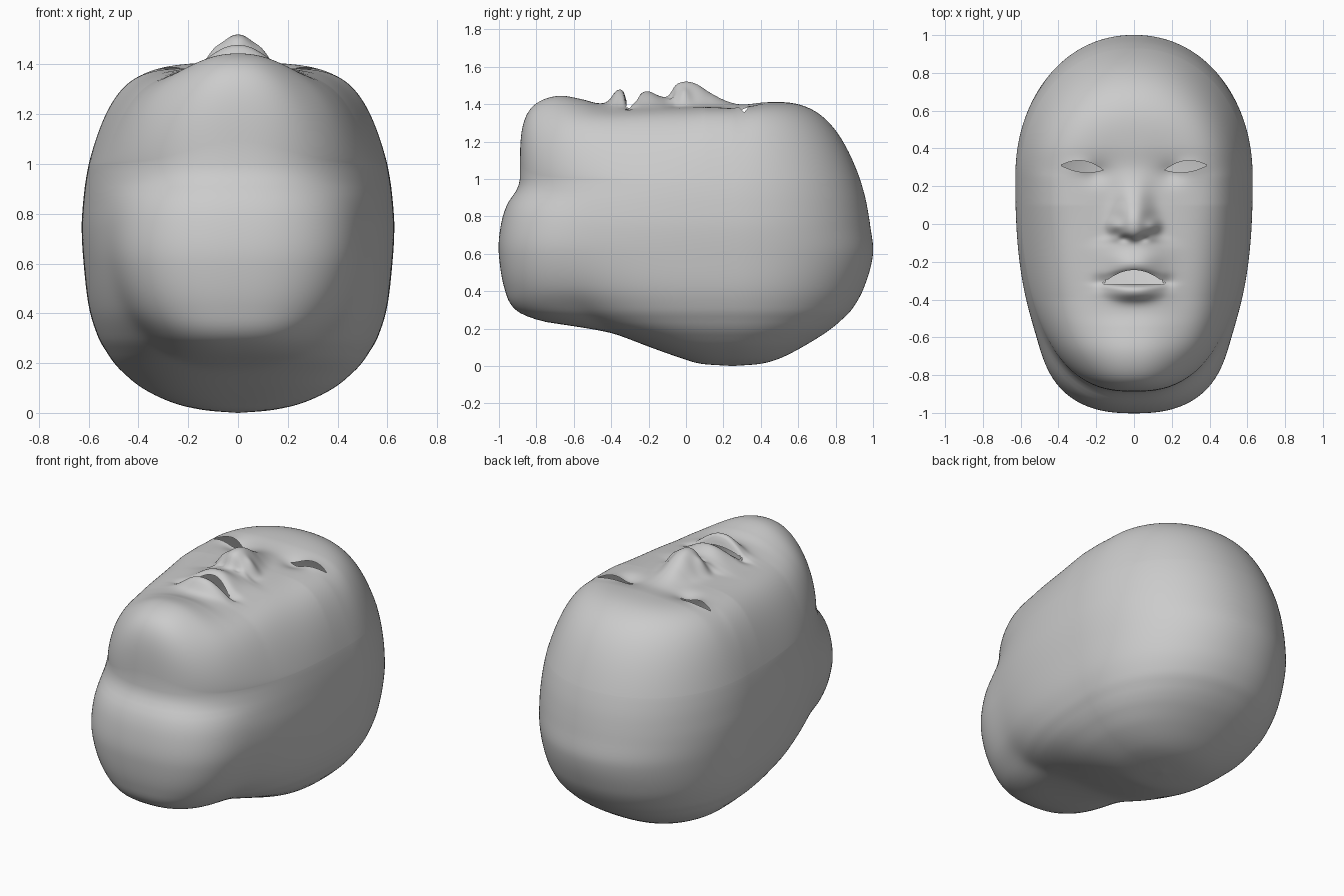
import bpy
import bmesh
import math

cube = bpy.data.objects.get("Cube")
if cube:
    bpy.data.objects.remove(cube, do_unlink=True)

SEGMENTS, BODY_RINGS, FACE_RINGS = 320, 64, 180
CENTRE_Y, RIM_Z, NECK_CAP = 0.25, 1.0, 0.45

# Skull and neck slices: height, half width, front y, back y, neck half width, neck front y
SLICES = [
    (0.0, 0.004, 0.246, 0.254, 0.002, 0.3), (0.012, 0.14, 0.08, 0.4, 0.05, 0.25),
    (0.04, 0.26, -0.02, 0.5, 0.1, 0.15), (0.1, 0.385, -0.19, 0.62, 0.16, -0.08),
    (0.17, 0.47, -0.37, 0.735, 0.22, -0.34), (0.21, 0.505, -0.48, 0.79, 0.25, -0.58),
    (0.24, 0.525, -0.55, 0.825, 0.28, -0.77), (0.3, 0.56, -0.66, 0.885, 0.34, -0.91),
    (0.42, 0.598, -0.81, 0.952, 0.425, -0.97), (0.6, 0.62, -0.93, 1.0, 0.475, -0.99),
    (0.75, 0.628, -0.945, 0.985, 0.475, -0.972), (0.87, 0.62, -0.925, 0.965, 0.44, -0.925),
    (0.94, 0.611, -0.9, 0.948, 0.36, -0.84), (RIM_Z, 0.6, -0.888, 0.93, 0.25, -0.7),
]

# Face relief: y, midline height, cheek height, width of the raised middle
RELIEF = [
    (-1.0, 1.43, 1.33, 0.24), (-0.8, 1.445, 1.35, 0.24), (-0.67, 1.45, 1.38, 0.22),
    (-0.55, 1.425, 1.385, 0.2), (-0.47, 1.405, 1.385, 0.18), (-0.42, 1.415, 1.385, 0.16),
    (-0.37, 1.472, 1.385, 0.14), (-0.335, 1.468, 1.385, 0.14), (-0.31, 1.4, 1.385, 0.14),
    (-0.265, 1.425, 1.385, 0.14), (-0.235, 1.46, 1.385, 0.14), (-0.2, 1.468, 1.385, 0.14),
    (-0.13, 1.44, 1.385, 0.15), (-0.095, 1.445, 1.385, 0.13), (-0.055, 1.502, 1.385, 0.09),
    (0.0, 1.52, 1.385, 0.095), (0.06, 1.505, 1.385, 0.095), (0.13, 1.46, 1.385, 0.09),
    (0.22, 1.415, 1.385, 0.09), (0.3, 1.398, 1.385, 0.1), (0.42, 1.41, 1.406, 0.12),
    (0.6, 1.42, 1.418, 0.2), (1.0, 1.42, 1.42, 0.2),
]


def sample(keys, rows, t):
    """Smooth curve through the rows."""
    i = 0
    while i < len(keys) - 2 and t > keys[i + 1]:
        i += 1

    def slope(j, c):
        a, b = max(j - 1, 0), min(j + 1, len(keys) - 1)
        return (rows[b][c] - rows[a][c]) / (keys[b] - keys[a])

    h = keys[i + 1] - keys[i]
    u = min(max((t - keys[i]) / h, 0), 1)
    rise = u * u * (3 - 2 * u)
    return [rows[i][c] * (1 - rise) + rows[i + 1][c] * rise
            + h * u * (1 - u) * (slope(i, c) * (1 - u) - slope(i + 1, c) * u)
            for c in range(len(rows[0]))]


def oval(dx, dy, half, depth, n):
    return (abs(dx / half) ** n + abs(dy / depth) ** n) ** (1 / n)


def head_reach(dx, dy, row):
    """Relative distance from the centre of a skull slice; 1 is its outline."""
    if dy >= 0:
        return oval(dx, dy, row[1], row[3] - CENTRE_Y, 2.1)
    return oval(dx, dy, row[1], CENTRE_Y - row[2], 2.5)


def outline_radius(c, s, row):
    """Distance to the blended outline of head and neck in one direction."""
    radius = 1 / head_reach(c, s, row)
    if s >= 0:
        return radius
    cap_y = row[5] + NECK_CAP - CENTRE_Y
    low, high = radius, radius + 1
    for _ in range(22):
        r = (low + high) / 2
        neck = max(oval(r * c, min(r * s - cap_y, 0), row[4], NECK_CAP, 2.5), 0.1)
        if (r / radius) ** -18 + neck ** -18 > 1:
            low = r
        else:
            high = r
    return low


def bump(x, y, cx, cy, rx, ry):
    return math.exp(-((abs(x) - cx) / rx) ** 2 - ((y - cy) / ry) ** 2)


RELIEF_Y = [row[0] for row in RELIEF]


def face_height(x, y):
    dy = y - CENTRE_Y
    away = math.hypot(x, dy) + 1e-6
    s = min(head_reach(x, dy, SLICES[-1]), 1)
    # The lips close towards the corners of the mouth
    lips = math.exp(-((y + 0.31) / 0.09) ** 2) * min((x / 0.16) ** 2, 1)
    _, mid, cheek, width = sample(RELIEF_Y, RELIEF, y + 0.6 * lips * (y + 0.318))
    jaw = min(max((0.1 - y) / 0.5, 0), 1)
    cheek -= 0.35 * jaw * x * x
    z = cheek + (mid - cheek) * math.exp(-abs(x / width) ** 2.3)
    z += 0.035 * bump(x, y, 0.1, -0.015, 0.04, 0.04)      # nostril wings
    z -= 0.025 * bump(x, y, 0.05, -0.075, 0.03, 0.018)    # nostrils
    z -= 0.025 * bump(x, y, 0.2, 0.27, 0.07, 0.06)        # eye sockets
    z += 0.012 * bump(x, y, 0.28, 0.3, 0.1, 0.045)        # eyelids
    z -= 0.01 * bump(x, y, 0.18, -0.31, 0.04, 0.04)       # mouth corners
    # Rounded edge, squarer at the chin and softer at the forehead
    chin = max(0, -dy / away) ** 7
    power = 6 + 8 * chin - 1.5 * max(0, dy / away)
    return RIM_Z + (z - RIM_Z) * (1 - s ** power) ** (1 - 0.75 * chin)


def eye_limits(x):
    u = (abs(x) - 0.275) / 0.112
    if abs(u) >= 1:
        return None
    line = 0.298 + 0.012 * u
    return line - 0.023 * (1 - u * u), line + 0.037 * (1 - u * u)


def mouth_limits(x):
    u = abs(x) / 0.165
    if u >= 1:
        return None
    return -0.318, -0.316 + 0.072 * (1 - u ** 2)


def opening(x, y):
    """Limits of the eye or mouth opening around a point, if it lies in one."""
    for limits in (eye_limits(x), mouth_limits(x)):
        if limits and limits[0] < y < limits[1]:
            return limits
    return None


# Rings of the skull, then rings of the face closing at its middle
bm = bmesh.new()
rings = []
angles = [math.tau * (k + 0.5) / SEGMENTS for k in range(SEGMENTS)]
levels = [math.sqrt(row[0]) for row in SLICES]
for i in range(BODY_RINGS + 1):
    row = sample(levels, SLICES, i / BODY_RINGS)
    ring = []
    for a in angles:
        c, s = math.cos(a), math.sin(a)
        r = outline_radius(c, s, row)
        ring.append(bm.verts.new((r * c, CENTRE_Y + r * s, max(row[0], 0))))
    rings.append(ring)
rim = [v.co.copy() for v in rings[-1]]
for i in range(1, FACE_RINGS):
    s = 1 - (i / FACE_RINGS) ** 1.6
    ring = []
    for p in rim:
        x, y = s * p.x, CENTRE_Y + s * (p.y - CENTRE_Y)
        ring.append(bm.verts.new((x, y, face_height(x, y))))
    rings.append(ring)
for low, high in zip(rings, rings[1:]):
    for k in range(SEGMENTS):
        n = (k + 1) % SEGMENTS
        bm.faces.new((low[k], low[n], high[n], high[k]))
bm.faces.new(rings[0][::-1])
tip = bm.verts.new((0, CENTRE_Y, face_height(0, CENTRE_Y)))
for k in range(SEGMENTS):
    bm.faces.new((rings[-1][k], rings[-1][(k + 1) % SEGMENTS], tip))

# Pull the points inside the eyes and mouth onto their outlines, then open them
for ring in rings[BODY_RINGS + 1:]:
    for v in ring:
        limits = opening(v.co.x, v.co.y)
        if limits:
            v.co.y = min(limits, key=lambda edge: abs(edge - v.co.y))
            v.co.z = face_height(v.co.x, v.co.y)
holes = []
for f in bm.faces:
    middle = f.calc_center_median()
    if middle.z > RIM_Z and (opening(middle.x, middle.y) or f.calc_area() < 1e-9):
        holes.append(f)
bmesh.ops.delete(bm, geom=holes, context='FACES')

mesh = bpy.data.meshes.new("head")
bm.to_mesh(mesh)
bm.free()
head = bpy.data.objects.new("head", mesh)
bpy.context.collection.objects.link(head)

grey = bpy.data.materials.new("plain grey")
grey.use_nodes = True
colour = (0.6, 0.6, 0.6, 1)
grey.diffuse_color = colour
grey.node_tree.nodes["Principled BSDF"].inputs["Base Color"].default_value = colour
mesh.materials.append(grey)

bpy.context.view_layer.objects.active = head
head.select_set(True)
bpy.ops.object.shade_smooth_by_angle(angle=math.radians(60))
